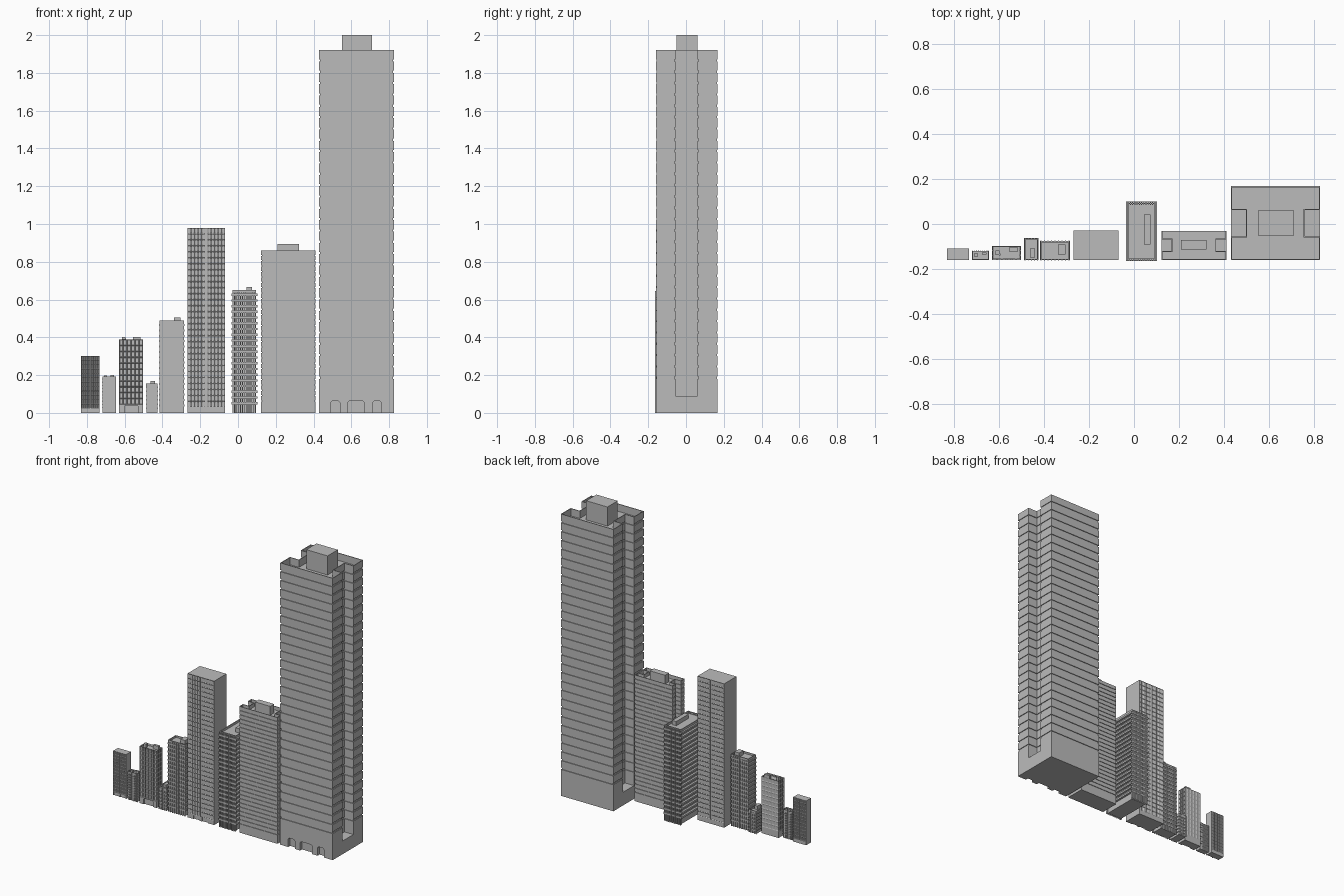
import bpy, bmesh
from mathutils import Vector

if "Cube" in bpy.data.objects:
    bpy.data.objects.remove(bpy.data.objects["Cube"])

stone = bpy.data.materials.new("grey_stone")
stone.diffuse_color = (0.5, 0.5, 0.5, 1)
stone.use_nodes = True
stone.node_tree.nodes["Principled BSDF"].inputs["Base Color"].default_value = stone.diffuse_color


def finish(bm, name):
    me = bpy.data.meshes.new(name)
    bm.to_mesh(me)
    bm.free()
    me.materials.append(stone)
    ob = bpy.data.objects.new(name, me)
    bpy.context.collection.objects.link(ob)
    return ob


def box(bm, x0, x1, y0, y1, z0, z1):
    v = [bm.verts.new((x, y, z)) for z in (z0, z1)
         for x, y in ((x0, y0), (x1, y0), (x1, y1), (x0, y1))]
    for f in ((3, 2, 1, 0), (4, 5, 6, 7), (0, 1, 5, 4), (1, 2, 6, 5), (2, 3, 7, 6), (3, 0, 4, 7)):
        bm.faces.new([v[i] for i in f])


def boxes(name, items):
    bm = bmesh.new()
    for b in items:
        box(bm, *b)
    return finish(bm, name)


def cut_doors(ob, name, doors, y, depth, h):
    """Recess doorways with chamfered heads into the front wall."""
    bm = bmesh.new()
    for a, b in doors:
        c = h * 0.12
        prof = [(a, -0.01), (b, -0.01), (b, h - c), (b - c, h), (a + c, h), (a, h - c)]
        f = bm.faces.new([bm.verts.new((x, y - 0.02, z)) for x, z in prof])
        r = bmesh.ops.extrude_face_region(bm, geom=[f])
        vs = [e for e in r["geom"] if isinstance(e, bmesh.types.BMVert)]
        bmesh.ops.translate(bm, verts=vs, vec=(0, 0.02 + depth, 0))
    bmesh.ops.recalc_face_normals(bm, faces=bm.faces)
    cutter = finish(bm, name + "_door_cutter")
    cutter.hide_render = True
    cutter.hide_viewport = True
    m = ob.modifiers.new("doors", "BOOLEAN")
    m.object, m.operation, m.solver = cutter, "DIFFERENCE", "EXACT"


def loft(name, rings, close_bottom=True):
    bm = bmesh.new()
    loops = [[bm.verts.new(p) for p in r] for r in rings]
    for a, b in zip(loops, loops[1:]):
        for i in range(len(a)):
            j = (i + 1) % len(a)
            bm.faces.new((a[i], a[j], b[j], b[i]))
    bm.faces.new(loops[-1])
    if close_bottom:
        bm.faces.new(loops[0][::-1])
    return finish(bm, name)


def notched_tower(name, x0, x1, y0, y1, nx, n0, n1, base, first, top, floors, groove, wall, roof_drop):
    """Banded shaft with a slot in each narrow side, open parapet on top."""
    def ring(z, i):
        a, b, c, d = x0 + i, x1 - i, y0 + i, y1 - i
        l, r, s, t = x0 + nx + i, x1 - nx - i, n0 - i, n1 + i
        return [(x, y, z) for x, y in (
            (a, c), (b, c), (b, s), (r, s), (r, t), (b, t),
            (b, d), (a, d), (a, t), (l, t), (l, s), (a, s))]
    pitch = (top - first) / floors
    gap = pitch * 0.2
    rings = [ring(base, 0)]
    for k in range(floors):
        z = first + k * pitch
        rings += [ring(z, 0), ring(z, groove), ring(z + gap, groove), ring(z + gap, 0)]
    rings += [ring(top, 0), ring(top, wall), ring(top - roof_drop, wall)]
    loft(name + "_shaft", rings)
    return boxes(name + "_base", [(x0, x1, y0, y1, 0, base)])


def windows(bm, org, u, w, h, z0, cols, rows, frame, depth):
    """Wall of cols x rows cells, each with an inset window."""
    o, u = Vector(org), Vector(u)
    g = [[bm.verts.new(o + u * (w * i / cols) + Vector((0, 0, z0 + h * j / rows)))
          for i in range(cols + 1)] for j in range(rows + 1)]
    fs = [bm.faces.new((g[j][i], g[j][i + 1], g[j + 1][i + 1], g[j + 1][i]))
          for j in range(rows) for i in range(cols)]
    bm.normal_update()
    bmesh.ops.inset_individual(bm, faces=fs, thickness=frame, depth=-depth)


def plain_tower(name, x0, x1, y0, y1, h, base, slit, cols, rows, frame, doors, door_h):
    """Flat slab with small windows front and back around a central slit."""
    bm = bmesh.new()
    mid, s, e = (x0 + x1) / 2, slit / 2, 0.004
    w = mid - s - x0
    for px, py, d in ((x0, y0, 1), (mid + s, y0, 1), (mid - s, y1, -1), (x1, y1, -1)):
        windows(bm, (px, py, 0), (d, 0, 0), w, h - base, base, cols, rows, frame, 0.003)
    # slit lining, side walls and roof
    for py, q in ((y0, e), (y1, -e)):
        a, b = mid - s, mid + s
        for p, r in (((a, py), (a, py + q)), ((a, py + q), (b, py + q)), ((b, py + q), (b, py))):
            pts = [(*p, base), (*r, base), (*r, h), (*p, h)]
            if q < 0:
                pts.reverse()
            bm.faces.new([bm.verts.new(c) for c in pts])
    for pts in ([(x1, y0, base), (x1, y1, base), (x1, y1, h), (x1, y0, h)],
                [(x0, y1, base), (x0, y0, base), (x0, y0, h), (x0, y1, h)],
                [(x0, y0, h), (x1, y0, h), (x1, y1, h), (x0, y1, h)]):
        bm.faces.new([bm.verts.new(c) for c in pts])
    finish(bm, name + "_shaft")
    ob = boxes(name + "_base", [(x0, x1, y0, y1, 0, base)])
    cut_doors(ob, name, doors, y0, 0.006, door_h)


def slab_tower(name, x0, x1, y0, y1, h, base, floors, fins, out, slab, fin_w, rim, roof_boxes,
               sides=True):
    """Recessed core wrapped by floor slabs, with vertical fins front and back."""
    o = out
    items = [(x0 + o, x1 - o, y0 + o, y1 - o, 0, h - 0.012)]
    pitch = (h - base) / floors
    sx = 0 if sides else o
    for k in range(floors):
        z = base + k * pitch
        items.append((x0 + sx, x1 - sx, y0 + 0.001, y1 - 0.001, z, z + slab))
    for k in range(fins + 1):
        x = x0 + o * 0.5 + (x1 - x0 - o - fin_w) * k / fins
        items += [(x, x + fin_w, y0, y0 + o + 0.001, 0, h - 0.004),
                  (x, x + fin_w, y1 - o - 0.001, y1, 0, h - 0.004)]
    boxes(name + "_floors", items)
    # parapet
    p, a, b, c, d = rim, x0 + o * 0.4, x1 - o * 0.4, y0 + o * 0.4, y1 - o * 0.4
    z = h - 0.014
    boxes(name + "_parapet", [(a, b, c, c + p, z, h), (a, b, d - p, d, z, h),
                              (a, a + p, c + p, d - p, z, h), (b - p, b, c + p, d - p, z, h)])
    boxes(name + "_roof_boxes", [(*r[:4], z, r[4]) for r in roof_boxes])


# tallest tower with roof core and front doorways
base = notched_tower("tall_tower", 0.43, 0.826, -0.16, 0.168, 0.067, -0.055, 0.062,
                     0.09, 0.18, 1.92, 29, 0.005, 0.005, 0.05)
cut_doors(base, "tall_tower", [(0.49, 0.54), (0.58, 0.67), (0.712, 0.76)], -0.16, 0.02, 0.062)
boxes("tall_tower_roof_core", [(0.55, 0.71, -0.05, 0.06, 1.86, 2.0)])

# wide mid-height tower
notched_tower("wide_tower", 0.122, 0.41, -0.16, -0.03, 0.045, -0.12, -0.068,
              0.04, 0.06, 0.86, 28, 0.004, 0.004, 0.025)
boxes("wide_tower_roof_core", [(0.208, 0.322, -0.113, -0.071, 0.83, 0.895)])

# balcony tower
slab_tower("balcony_tower", -0.035, 0.102, -0.165, 0.1, 0.65, 0.045, 20, 12, 0.014, 0.012, 0.004,
           0.006, [(0.044, 0.074, -0.09, 0.043, 0.667)])

# flat-fronted towers
plain_tower("flat_tower", -0.268, -0.068, -0.16, -0.028, 0.98, 0.03, 0.012, 5, 30, 0.0065,
            [(-0.222, -0.18), (-0.16, -0.116)], 0.027)
plain_tower("end_tower", -0.83, -0.732, -0.16, -0.108, 0.302, 0.025, 0.006, 4, 12, 0.004,
            [(-0.828, -0.784), (-0.778, -0.734)], 0.02)

# finned office block
slab_tower("office_block", -0.418, -0.284, -0.162, -0.074, 0.488, 0.035, 16, 8, 0.006, 0.01, 0.004,
           0.005, [(-0.338, -0.304, -0.136, -0.09, 0.504)])

# small infill blocks
slab_tower("narrow_block", -0.488, -0.424, -0.162, -0.062, 0.155, 0.02, 6, 4, 0.005, 0.008, 0.004,
           0.005, [(-0.463, -0.44, -0.148, -0.108, 0.168)])
slab_tower("small_block", -0.72, -0.645, -0.16, -0.118, 0.193, 0.025, 10, 8, 0.004, 0.006, 0.003,
           0.003, [(-0.71, -0.694, -0.145, -0.132, 0.198), (-0.676, -0.656, -0.135, -0.127, 0.2)])

# apartment block: deep windows on the front and sides, smaller ones behind
bm = bmesh.new()
X0, X1, Y0, Y1, H, B = -0.63, -0.502, -0.16, -0.097, 0.388, 0.045
windows(bm, (X0, Y0, 0), (1, 0, 0), X1 - X0, H - B, B, 6, 11, 0.004, 0.006)
windows(bm, (X1, Y0, 0), (0, 1, 0), Y1 - Y0, H - B, B, 3, 11, 0.004, 0.004)
windows(bm, (X1, Y1, 0), (-1, 0, 0), X1 - X0, H - B, B, 5, 11, 0.009, 0.002)
windows(bm, (X0, Y1, 0), (0, -1, 0), Y1 - Y0, H - B, B, 3, 11, 0.004, 0.004)
finish(bm, "apartment_walls")
R = H - 0.012
boxes("apartment_roof", [(X0 + .004, X1 - .004, Y0 + .004, Y1 - .004, R - .001, R),
                         (X0 + .03, X0 + .036, Y0 + .02, Y0 + .03, R, .4),
                         (-0.615, -0.598, -0.137, -0.118, R, 0.402),
                         (-0.555, -0.515, -0.122, -0.105, R, 0.402)])
door_base = boxes("apartment_base", [(X0, X1, Y0, Y1, 0, B)])
cut_doors(door_base, "apartment", [(-0.6, -0.53)], Y0, 0.008, 0.04)
